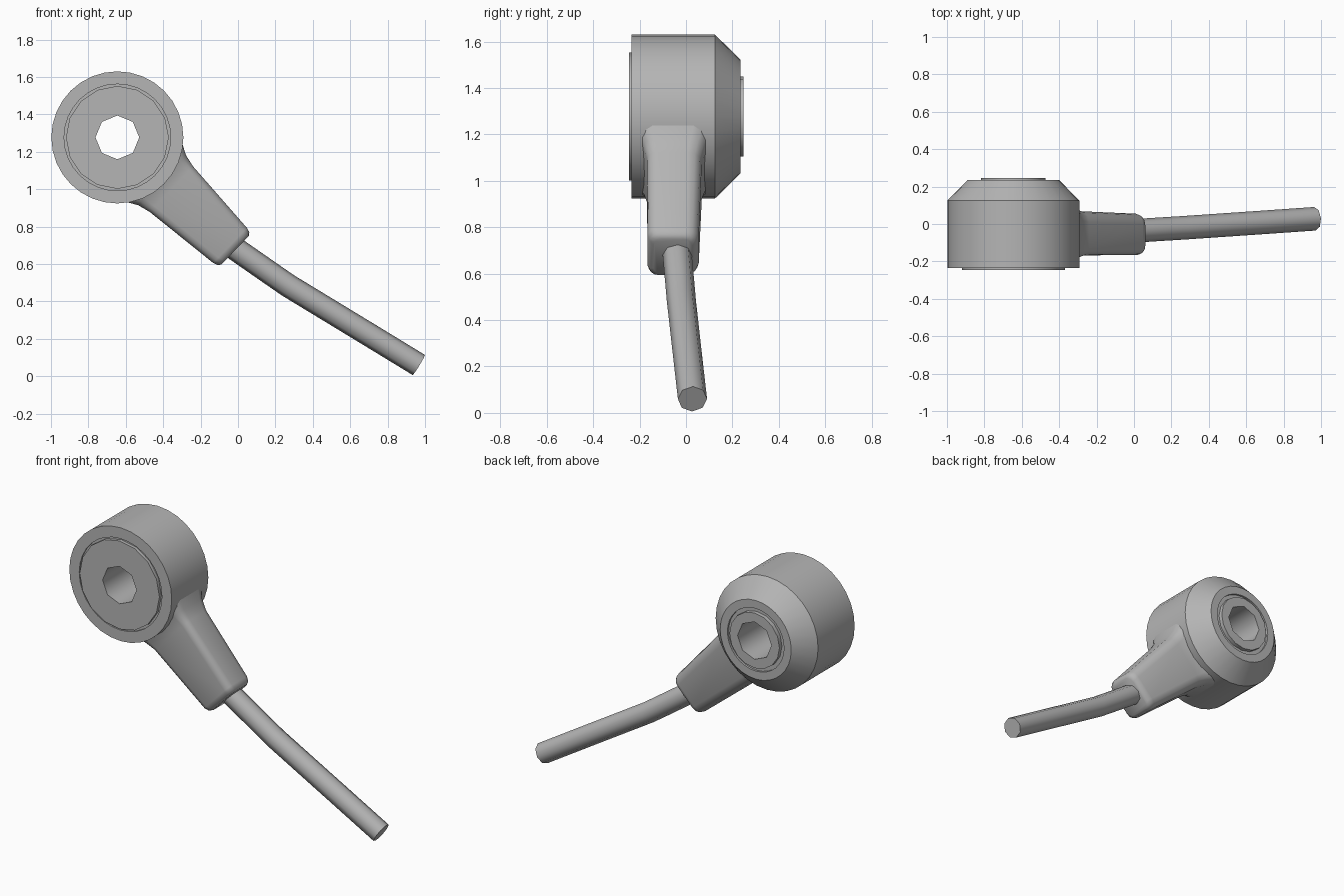
import bpy, bmesh
from math import sin, cos, pi, radians
from mathutils import Vector

cube = bpy.data.objects.get("Cube")
if cube:
    bpy.data.objects.remove(cube, do_unlink=True)

grey = bpy.data.materials.new("neutral grey")
grey.use_nodes = True
COLOUR = (0.46, 0.46, 0.46, 1)
grey.diffuse_color = COLOUR
grey.node_tree.nodes["Principled BSDF"].inputs["Base Color"].default_value = COLOUR

CENTRE = Vector((-0.645, 0, 1.277))
AXIS = Vector((0.72, 0, -0.69)).normalized()   # direction the cable leaves the head
SIDE = Vector((-AXIS.z, 0, AXIS.x))


def loft(name, rings, closed=False, angle=35):
    """Skin a list of equal-sized point rings; cap the ends or join them."""
    bm = bmesh.new()
    loops = [[bm.verts.new(p) for p in ring] for ring in rings]
    n = len(loops[0])
    pairs = list(zip(loops, loops[1:]))
    if closed:
        pairs.append((loops[-1], loops[0]))
    else:
        bm.faces.new(loops[0])
        bm.faces.new(loops[-1])
    for a, b in pairs:
        for i in range(n):
            j = (i + 1) % n
            bm.faces.new((a[i], a[j], b[j], b[i]))
    bmesh.ops.recalc_face_normals(bm, faces=bm.faces)
    mesh = bpy.data.meshes.new(name)
    bm.to_mesh(mesh)
    bm.free()
    obj = bpy.data.objects.new(name, mesh)
    bpy.context.collection.objects.link(obj)
    mesh.materials.append(grey)
    bpy.ops.object.select_all(action='DESELECT')
    obj.select_set(True)
    bpy.context.view_layer.objects.active = obj
    bpy.ops.object.shade_smooth_by_angle(angle=radians(angle))
    return obj


def circle(r, y, n, octagon=False):
    """Ring round the head's y axis; an octagon pulls in every second point."""
    pts = []
    for i in range(n):
        k = r * cos(pi / 8) if octagon and i % 2 else r
        a = 2 * pi * i / n
        pts.append(CENTRE + Vector((k * sin(a), y, k * cos(a))))
    return pts


# Round housing with a chamfered back and open centre
housing = [(0.285, -0.235), (0.353, -0.235), (0.353, 0.125), (0.245, 0.235),
           (0.195, 0.235), (0.195, 0.2), (0.285, -0.2)]
loft("housing", [circle(r, y, 32) for r, y in housing], closed=True)

# Metal sleeve with a wide front flange and an eight-sided bore
sleeve = [(0.275, -0.245), (0.275, -0.19), (0.172, -0.15), (0.172, 0.247)]
rings = [circle(r, y, 16) for r, y in sleeve]
rings += [circle(0.117, y, 16, True) for y in (0.247, -0.245)]
loft("sleeve", rings, closed=True, angle=50)

# Filler between sleeve and housing, slightly recessed at both ends
filler = [(0.16, -0.225), (0.29, -0.225), (0.29, -0.1), (0.2, 0.222), (0.16, 0.222)]
loft("filler", [circle(r, y, 32) for r, y in filler], closed=True)


def rounded_box(t, half, front, back, c_front, c_back):
    """Rounded rectangle across the boot at distance t from the head centre."""
    pts = []
    corners = [(half, back, c_back, 0), (-half, back, c_back, 1),
               (-half, front, c_front, 2), (half, front, c_front, 3)]
    for u, y, c, quarter in corners:
        cu = u - c if u > 0 else u + c
        cy = y - c if y == back else y + c
        for k in range(4):
            a = pi / 2 * (quarter + k / 3)
            pts.append(CENTRE + AXIS * t + SIDE * (cu + c * cos(a))
                       + Vector((0, cy + c * sin(a), 0)))
    return pts


# Tapered strain-relief boot, flared where it meets the housing
boot = [(0.25, 0.23, -0.22, 0.12, 0.07, 0.08),
        (0.33, 0.185, -0.185, 0.085, 0.05, 0.065),
        (0.40, 0.168, -0.168, 0.068, 0.04, 0.06),
        (0.835, 0.13, -0.165, 0.055, 0.04, 0.055),
        (0.86, 0.122, -0.157, 0.045, 0.04, 0.05),
        (0.872, 0.105, -0.14, 0.028, 0.035, 0.04)]
loft("boot", [rounded_box(*b) for b in boot], angle=50)

# Eight-sided cable with a gentle bend
path = [Vector(p) for p in ((-0.08, -0.042, 0.727), (0.17, -0.026, 0.553),
                            (0.27, -0.02, 0.484), (0.68, 0.008, 0.235),
                            (0.967, 0.028, 0.06))]
rings = []
for i, p in enumerate(path):
    tangent = (path[min(i + 1, len(path) - 1)] - path[max(i - 1, 0)]).normalized()
    across = tangent.cross(Vector((0, 0, 1))).normalized()
    up = across.cross(tangent)
    rings.append([p + 0.063 * (up * cos(k * pi / 4) + across * sin(k * pi / 4))
                  for k in range(8)])
loft("cable", rings, angle=50)
